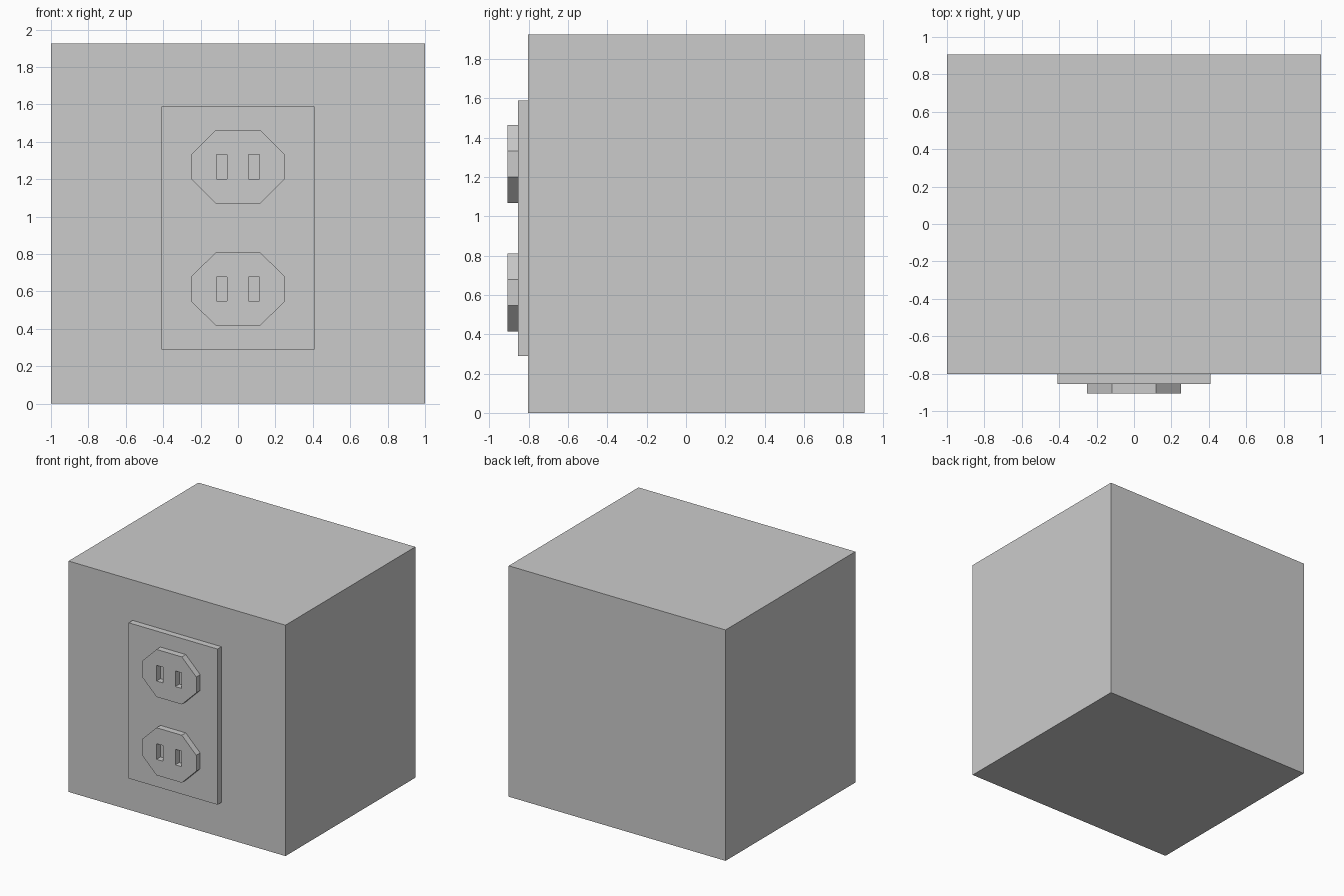
import bpy, bmesh

if "Cube" in bpy.data.objects:
    bpy.data.objects.remove(bpy.data.objects["Cube"])

FRONT, PLATE, FACE = -0.803, -0.855, -0.907   # y of wall front, plate front, socket front


def prism(name, profiles, y0, y1):
    """Extrude closed (x, z) profiles along y into one object."""
    bm = bmesh.new()
    for pts in profiles:
        face = bm.faces.new([bm.verts.new((x, y0, z)) for x, z in pts])
        ext = bmesh.ops.extrude_face_region(bm, geom=[face], use_keep_orig=True)
        verts = [v for v in ext["geom"] if isinstance(v, bmesh.types.BMVert)]
        bmesh.ops.translate(bm, verts=verts, vec=(0, y1 - y0, 0))
    bmesh.ops.recalc_face_normals(bm, faces=bm.faces[:])
    mesh = bpy.data.meshes.new(name)
    bm.to_mesh(mesh)
    bm.free()
    obj = bpy.data.objects.new(name, mesh)
    bpy.context.collection.objects.link(obj)
    return obj


def rect(x0, x1, z0, z1):
    return [(x0, z0), (x1, z0), (x1, z1), (x0, z1)]


# wall block and cover plate
prism("wall_block", [rect(-1, 1, 0, 1.925)], FRONT, 0.907)
prism("cover_plate", [rect(-0.41, 0.41, 0.29, 1.588)], PLATE, FRONT)

# octagonal sockets, each with two slots cut through to the plate
for label, zc in (("lower", 0.613), ("upper", 1.266)):
    w, h, cw, ch = 0.25, 0.198, 0.117, 0.066
    octagon = [(-cw, zc - h), (cw, zc - h), (w, zc - ch), (w, zc + ch),
               (cw, zc + h), (-cw, zc + h), (-w, zc + ch), (-w, zc - ch)]
    socket = prism(label + "_socket", [octagon], FACE, PLATE)
    slots = [rect(c - 0.029, c + 0.029, zc - 0.065, zc + 0.065) for c in (-0.087, 0.086)]
    cutter = prism(label + "_slot_cutter", slots, FACE - 0.05, PLATE + 0.02)
    cutter.hide_render = True
    cutter.hide_set(True)
    cut = socket.modifiers.new("slots", 'BOOLEAN')
    cut.operation = 'DIFFERENCE'
    cut.solver = 'EXACT'
    cut.object = cutter
